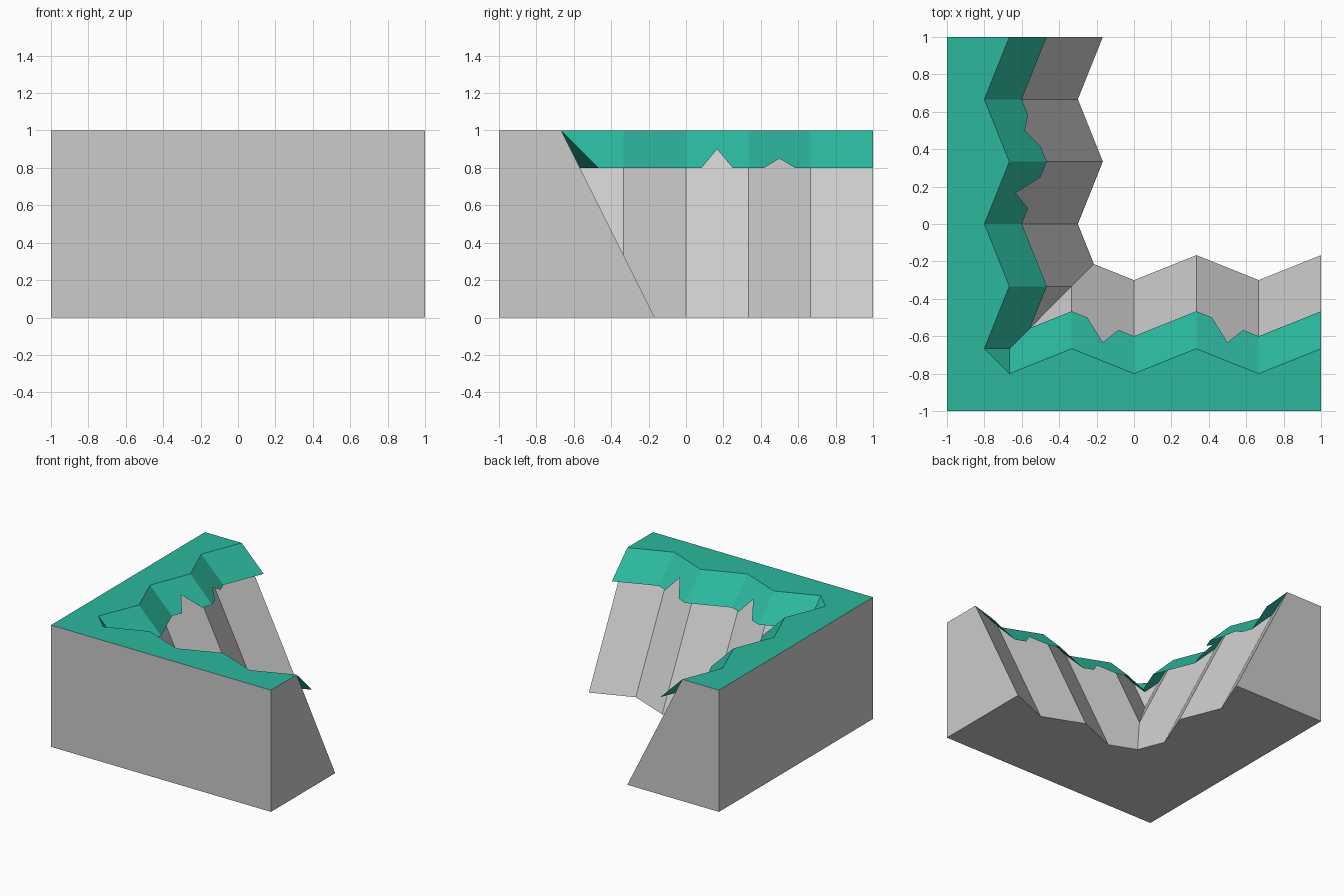
import bpy, bmesh

if "Cube" in bpy.data.objects:
    bpy.data.objects.remove(bpy.data.objects["Cube"])

T = 1 / 3
CLIFF, FLAP = 0.5, 1.0          # horizontal run per unit of drop


def rim(k):
    """Zigzag depth of the top rim at station k (in thirds)."""
    return -2 * T if k % 2 else -0.8


def rim_at(s):
    k = s / T
    k0 = int(k // 1)
    return rim(k0) + (rim(k0 + 1) - rim(k0)) * (k - k0)


def pt(s, z, run):
    return (s, rim_at(s) + run * (1 - z), z)


def diag(t, z):
    return (t, t, z)


def swap(p):
    return (p[1], p[0], p[2])


def make(name, polys):
    bm = bmesh.new()
    for poly in polys:
        bm.faces.new([bm.verts.new(p) for p in poly])
    bmesh.ops.remove_doubles(bm, verts=bm.verts, dist=1e-4)
    bmesh.ops.recalc_face_normals(bm, faces=bm.faces)
    me = bpy.data.meshes.new(name)
    ob = bpy.data.objects.new(name, me)
    bpy.context.collection.objects.link(ob)
    return bm, me, ob


stations = [k * T for k in range(-2, 4)]
rim_front = [pt(s, 1, 0) for s in stations]
rim_left = [swap(p) for p in rim_front]

# Rock cliff: one wall, mirrored across the diagonal
a = -0.3 / 1.4                   # where both cliff feet meet
wall = [
    [pt(-2*T, 1, CLIFF), diag(-2*T, 1 - 0.8*T), diag(-T, T), pt(-T, 1, CLIFF)],
    [pt(-T, 1, CLIFF), diag(-T, T), diag(a, 0), pt(0, 0, CLIFF), pt(0, 1, CLIFF)],
]
wall[0][1] = diag(-2*T, 1 - 2 * (0.8 - 2*T))
for k in range(3):
    s0, s1 = k * T, (k + 1) * T
    wall.append([pt(s0, 1, CLIFF), pt(s0, 0, CLIFF), pt(s1, 0, CLIFF), pt(s1, 1, CLIFF)])
# outer side and cut end of that wall
wall.append([(-1, -1, 0), (1, -1, 0), (1, -1, 1), (-1, -1, 1)])
wall.append([(1, -1, 0), pt(1, 0, CLIFF), pt(1, 1, CLIFF), (1, -1, 1)])
polys = wall + [[swap(p) for p in f] for f in wall]
# corner facet and underside
polys.append([rim_front[0], wall[0][1], rim_left[0]])
foot = [pt(k * T, 0, CLIFF) for k in range(4)]
polys.append([(-1, -1, 0), (1, -1, 0)] + foot[::-1] + [diag(a, 0)]
             + [swap(p) for p in foot] + [(-1, 1, 0)])
bm, me, rock = make("rock_cliff", polys)
bm.to_mesh(me)
bm.free()


# Grass: flat top plus overhanging flaps with notches in the hem
def flaps(notches):
    corner = diag(-2*T, 1 - (0.8 - 2*T))
    out = [[pt(-2*T, 1, FLAP), corner, diag(-5/9, 0.8), pt(-T, 0.8, FLAP), pt(-T, 1, FLAP)]]
    for k in range(-1, 3):
        s0, s1 = k * T, (k + 1) * T
        hem = [pt(s0, 0.8, FLAP)]
        for mid, tip in notches:
            if s0 < mid < s1:
                hem += [pt(mid - 1/12, 0.8, FLAP), pt(mid, tip, FLAP), pt(mid + 1/12, 0.8, FLAP)]
        out.append([pt(s0, 1, FLAP)] + hem + [pt(s1, 0.8, FLAP), pt(s1, 1, FLAP)])
    return out


front = flaps([(-1/6, 0.9), (0.5, 0.9)])
left = [[swap(p) for p in f] for f in flaps([(1/6, 0.9), (0.5, 0.85)])]
top = [(-1, -1, 1), (1, -1, 1)] + rim_front[::-1] + rim_left + [(-1, 1, 1)]
facet = [rim_front[0], front[0][1], rim_left[0]]
bm, me, grass = make("grass_cover", front + left + [top, facet])
for f in bm.faces:
    f.normal_update()
    if f.normal.z < 0:
        f.normal_flip()
bm.to_mesh(me)
bm.free()

mat = bpy.data.materials.new("grass_green")
mat.diffuse_color = (0.025, 0.48, 0.34, 1)
mat.use_nodes = True
mat.node_tree.nodes["Principled BSDF"].inputs["Base Color"].default_value = mat.diffuse_color
me.materials.append(mat)
